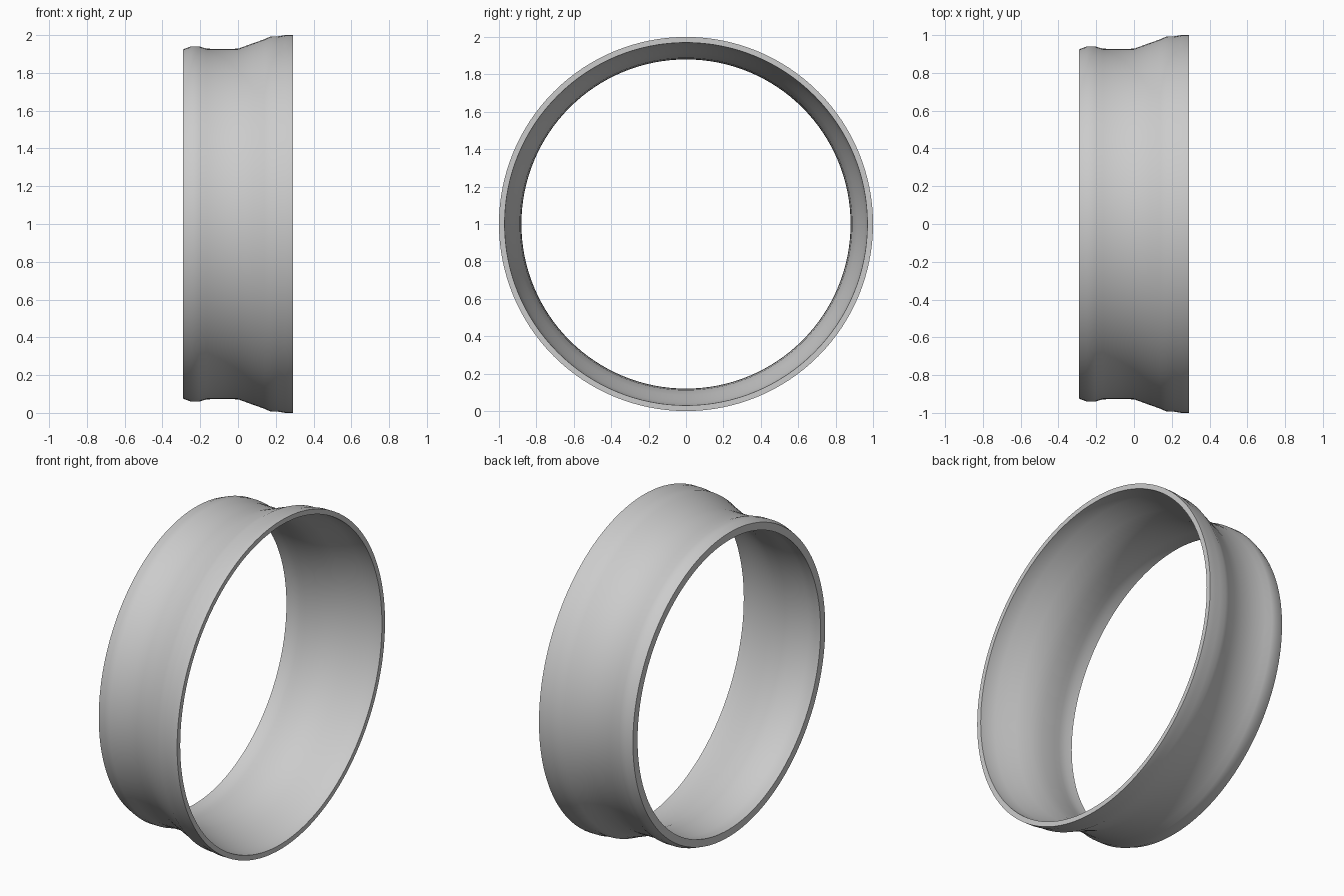
import bpy, bmesh, math

cube = bpy.data.objects.get("Cube")
if cube:
    bpy.data.objects.remove(cube, do_unlink=True)

SEGMENTS = 128

grey = bpy.data.materials.new("plain_grey")
grey.use_nodes = True
colour = (0.6, 0.6, 0.6, 1)
grey.diffuse_color = colour
grey.node_tree.nodes["Principled BSDF"].inputs["Base Color"].default_value = colour

# Wall cross-section as (x, radius): outer side, then back along the bore
outer = [(-0.29, 0.925), (-0.25, 0.94), (-0.205, 0.94), (-0.165, 0.928),
         (-0.08, 0.927), (0, 0.928), (0.08, 0.957), (0.14, 0.978),
         (0.17, 0.992), (0.21, 0.993), (0.25, 1), (0.29, 1)]
inner = [(0.29, 0.97), (0.25, 0.968), (0.2, 0.955), (0.14, 0.935),
         (0.08, 0.915), (0, 0.888), (-0.08, 0.882), (-0.165, 0.882),
         (-0.205, 0.888), (-0.25, 0.888), (-0.29, 0.88)]
profile = outer + inner

# Spin the closed section around the x axis
bm = bmesh.new()
rings = []
for i in range(SEGMENTS):
    a = math.tau * i / SEGMENTS
    rings.append([bm.verts.new((x, r * math.cos(a), 1 + r * math.sin(a)))
                  for x, r in profile])
for i, ring in enumerate(rings):
    after = rings[(i + 1) % SEGMENTS]
    for j in range(len(profile)):
        k = (j + 1) % len(profile)
        bm.faces.new((ring[j], ring[k], after[k], after[j]))
bmesh.ops.recalc_face_normals(bm, faces=bm.faces)

mesh = bpy.data.meshes.new("flared_ring")
bm.to_mesh(mesh)
bm.free()
mesh.materials.append(grey)
band = bpy.data.objects.new("flared_ring", mesh)
bpy.context.collection.objects.link(band)

# Smooth walls with crisp rims
bpy.context.view_layer.objects.active = band
band.select_set(True)
bpy.ops.object.shade_smooth_by_angle(angle=math.radians(40))
